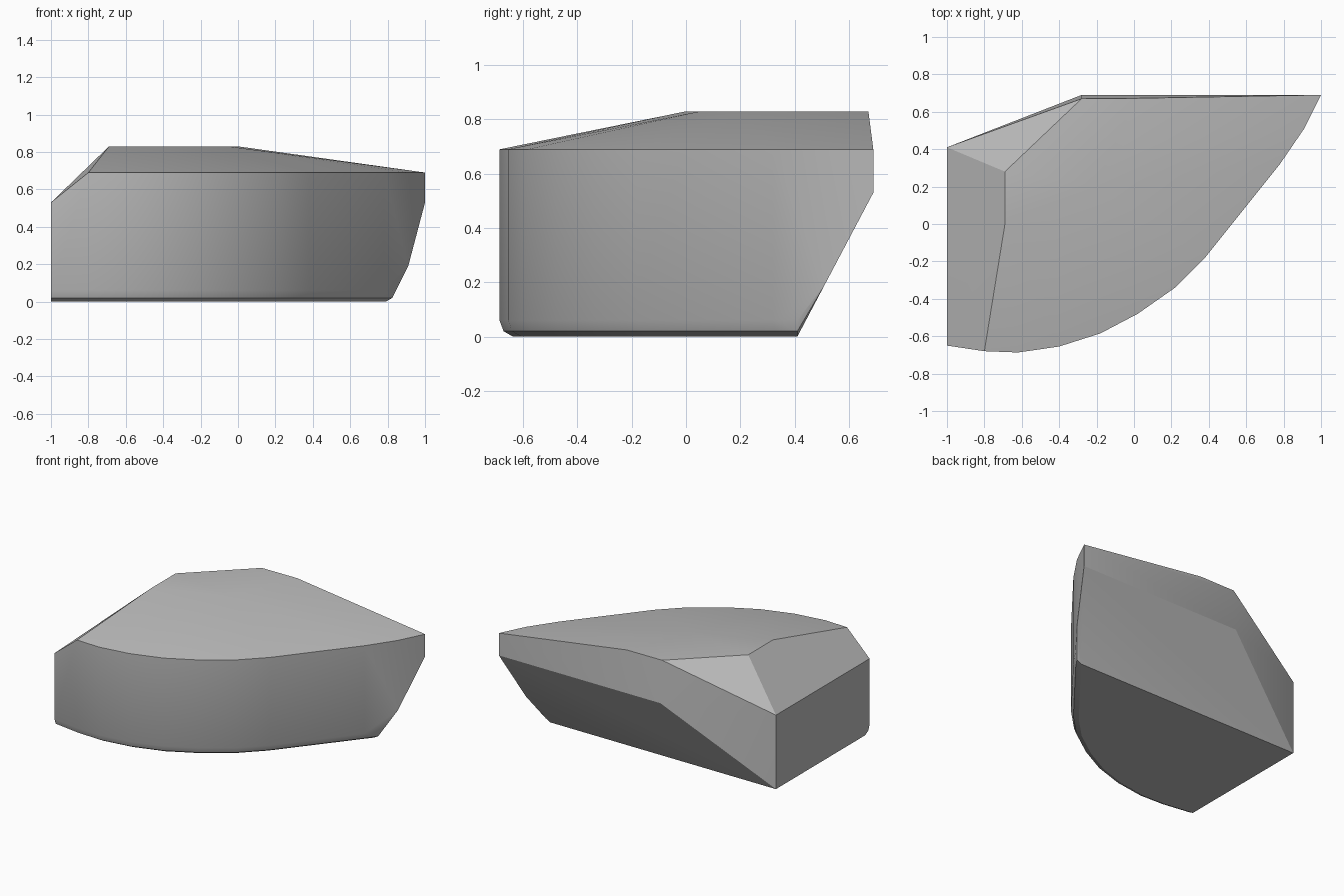
import bpy, bmesh, math
from mathutils import Vector

cube = bpy.data.objects.get("Cube")
if cube:
    bpy.data.objects.remove(cube)

BACK, FOOT_BACK = 0.69, 0.41        # rear wall and rear edge of the underside
LOW, RIM, TOP = 0.53, 0.69, 0.83    # heights of chamfer foot, rim and plateau

# Curved front wall seen from above, left end to right tip
wall = [Vector(p) for p in (
    (-1, -.65), (-.8, -.68), (-.62, -.687), (-.4, -.655), (-.18, -.585),
    (.02, -.48), (.22, -.34), (.38, -.18), (.58, .07), (.78, .32),
    (.84, .41), (.91, .51), (1, .69))]

points = []

# Vertical wall: rim above, rounded foot or sloping rear edge below
for i, p in enumerate(wall):
    points.append((p.x, p.y, LOW if i == 0 else RIM))
    slope_z = (p.y - FOOT_BACK) * LOW / (BACK - FOOT_BACK)
    points.append((p.x, p.y, max(0.06, slope_z)))
    if p.y > FOOT_BACK:
        continue
    if i == 0:
        inward = Vector((0, 1))
    elif p.y == wall[10].y:
        inward = Vector((-1, 0))
    else:
        t = (wall[i + 1] - wall[i - 1]).normalized()
        inward = Vector((-t.y, t.x))
    for inset, z in ((0.015, 0.02), (0.05, 0)):
        q = p + inward * inset
        points.append((q.x, q.y, z))

# Plateau: quarter arc in front, straight cuts behind
for k in range(5):
    a = math.radians(-90 + 22.5 * k)
    points.append((-.69 + .69 * math.cos(a), min(.672, .69 + .69 * math.sin(a)), TOP))
points += [(-.69, .28, TOP), (-.28, .67, TOP)]

# Rear wall and left end
points += [(-.28, BACK, LOW), (-1, FOOT_BACK, LOW), (-1, FOOT_BACK, 0)]

bm = bmesh.new()
verts = [bm.verts.new(p) for p in points]
res = bmesh.ops.convex_hull(bm, input=verts)
loose = [v for v in bm.verts if not v.link_faces]
bmesh.ops.delete(bm, geom=loose, context='VERTS')
bmesh.ops.dissolve_limit(bm, angle_limit=math.radians(0.5), verts=bm.verts, edges=bm.edges)
bmesh.ops.recalc_face_normals(bm, faces=bm.faces)

mesh = bpy.data.meshes.new("chamfered_block")
bm.to_mesh(mesh)
bm.free()
block = bpy.data.objects.new("chamfered_block", mesh)
bpy.context.collection.objects.link(block)

# Plain grey
grey = bpy.data.materials.new("plain_grey")
grey.use_nodes = True
grey.diffuse_color = (0.5, 0.5, 0.5, 1)
grey.node_tree.nodes["Principled BSDF"].inputs["Base Color"].default_value = (0.5, 0.5, 0.5, 1)
mesh.materials.append(grey)

bpy.ops.object.select_all(action='DESELECT')
block.select_set(True)
bpy.context.view_layer.objects.active = block
bpy.ops.object.shade_smooth_by_angle(angle=math.radians(25))
